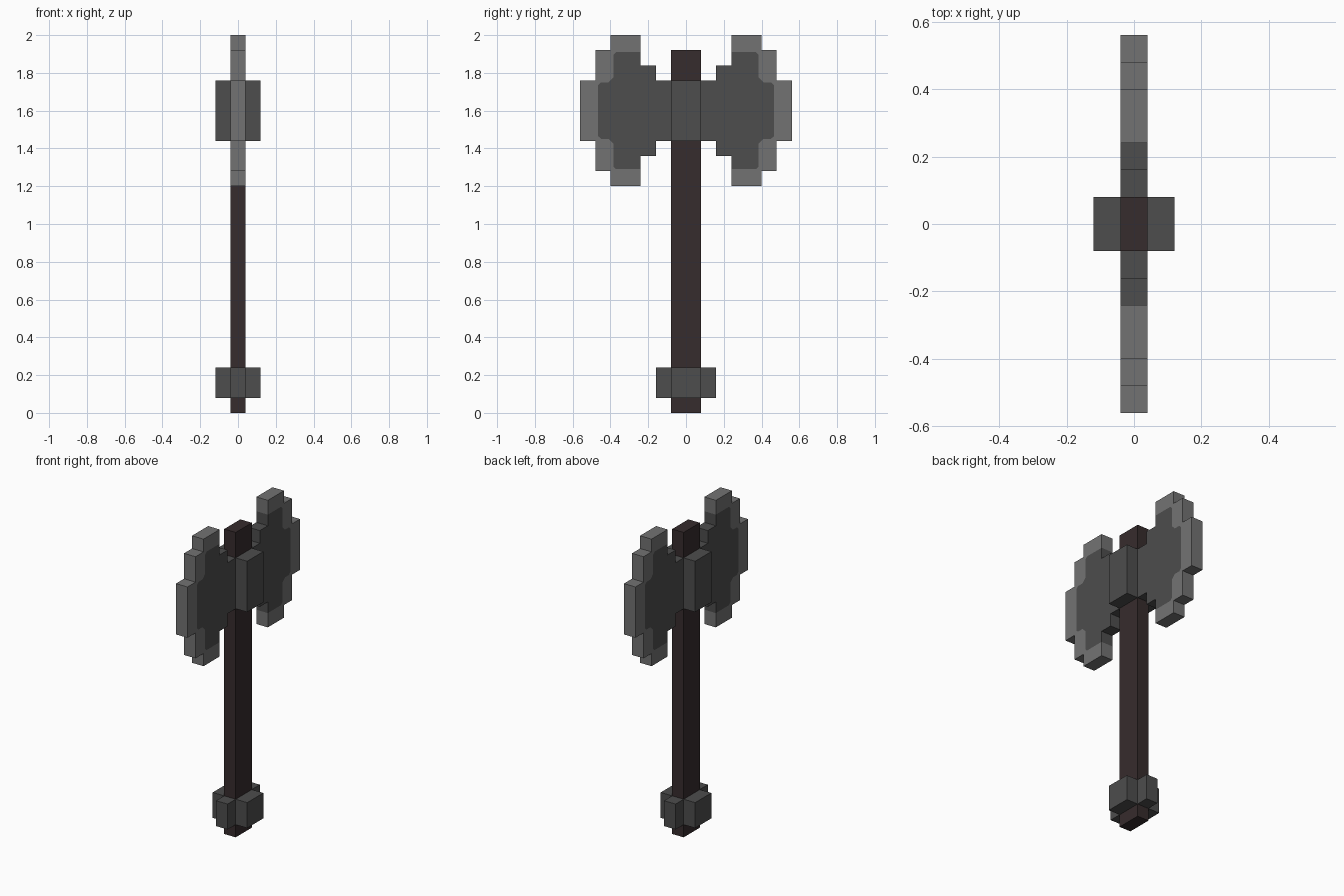
import bpy
import bmesh

if "Cube" in bpy.data.objects:
    bpy.data.objects.remove(bpy.data.objects["Cube"], do_unlink=True)


def make_material(name, color):
    mat = bpy.data.materials.new(name)
    mat.use_nodes = True
    mat.diffuse_color = (*color, 1)
    mat.node_tree.nodes["Principled BSDF"].inputs["Base Color"].default_value = (*color, 1)
    return mat


wood = make_material("dark wood", (0.037, 0.025, 0.026))
iron = make_material("dark iron", (0.075, 0.075, 0.075))
steel = make_material("light steel", (0.171, 0.171, 0.171))

U = 0.08          # width of one block
HALF = U / 2      # half thickness of handle and blades
MID = 1.6         # height of the blade centre
SINK = 0.02       # overlap of attached blocks into the handle


def finish(name, bm, *mats):
    bmesh.ops.recalc_face_normals(bm, faces=bm.faces[:])
    mesh = bpy.data.meshes.new(name)
    bm.to_mesh(mesh)
    bm.free()
    for mat in mats:
        mesh.materials.append(mat)
    obj = bpy.data.objects.new(name, mesh)
    bpy.context.collection.objects.link(obj)
    return obj


def box(name, xs, ys, zs, mat):
    bm = bmesh.new()
    bmesh.ops.create_cube(bm, size=1)
    for v in bm.verts:
        for axis, (low, high) in enumerate((xs, ys, zs)):
            v.co[axis] = low if v.co[axis] < 0 else high
    return finish(name, bm, mat)


def span(side, near, far):
    return sorted((side * near, side * far))


def mirrored(points):
    """Close a half outline with its reflection about the blade centre line."""
    return [(y, -h) for y, h in reversed(points)]


# Blade outlines as (distance from handle, height above blade centre)
border = [(3 * U, 0.31), (0.37, 0.31), (0.385, 0.295), (0.385, 0.175),
          (0.41, 0.15), (0.45, 0.15), (0.465, 0.135)]
rim = [(3 * U, 5 * U), (5 * U, 5 * U), (5 * U, 4 * U),
       (6 * U, 4 * U), (6 * U, 2 * U), (7 * U, 2 * U)]
root = [(U - SINK, 2 * U), (2 * U, 2 * U), (2 * U, 3 * U), (3 * U, 3 * U)]
border_full = border + mirrored(border)


def blade(name, side):
    bm = bmesh.new()
    verts = {}

    def vert(p):
        if p not in verts:
            verts[p] = bm.verts.new((-HALF, side * p[0], MID + p[1]))
        return verts[p]

    # Dark body and pale cutting edge share one flush border
    body = root + border_full + mirrored(root)
    edge = rim + mirrored(rim) + border_full[::-1]
    for index, outline in enumerate((body, edge)):
        bm.faces.new([vert(p) for p in outline]).material_index = index
    result = bmesh.ops.extrude_face_region(bm, geom=bm.faces[:], use_keep_orig=True)
    for item in result["geom"]:
        if isinstance(item, bmesh.types.BMVert):
            item.co.x = HALF
    bm.normal_update()
    # Rim walls take the colour of the zone they border
    for face in bm.faces:
        if abs(face.normal.x) < 0.5:
            c = face.calc_center_median()
            inner = abs(c.y) < 3 * U + 0.01 and abs(c.z - MID) < 0.31
            face.material_index = 0 if inner else 1
    return finish(name, bm, iron, steel)


# Handle
box("handle", (-HALF, HALF), (-U, U), (0, 24 * U), wood)

# Blades, head plates and pommel blocks
for side, x_word, y_word in ((1, "left", "back"), (-1, "right", "front")):
    blade(y_word + "_blade", side)
    flank = span(side, HALF - SINK, 3 * HALF)
    box(x_word + "_head_plate", flank, (-U, U), (18 * U, 22 * U), iron)
    box(x_word + "_pommel_block", flank, (-U, U), (U, 3 * U), iron)
    box(y_word + "_pommel_block", (-HALF, HALF), span(side, U - SINK, 2 * U),
        (U, 3 * U), iron)
